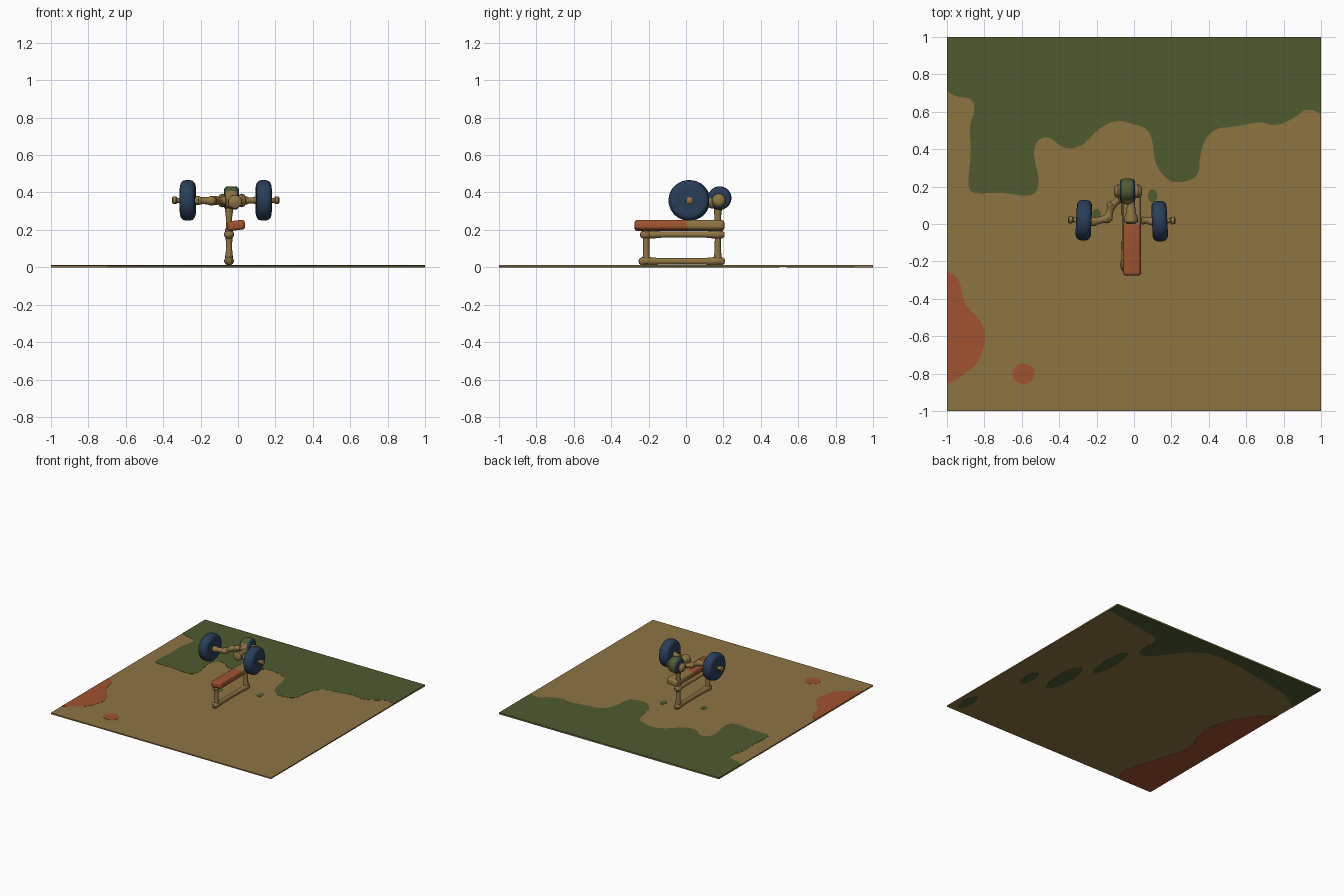
import bpy, bmesh, math
from mathutils import Vector

if "Cube" in bpy.data.objects:
    bpy.data.objects.remove(bpy.data.objects["Cube"])

def mat(name, c):
    m = bpy.data.materials.new(name)
    m.diffuse_color = (*c, 1)
    m.use_nodes = True
    m.node_tree.nodes["Principled BSDF"].inputs["Base Color"].default_value = m.diffuse_color
    return m

TAN = mat("tan", (0.27, 0.175, 0.055))
GREEN = mat("moss green", (0.077, 0.105, 0.028))
RED = mat("rust red", (0.35, 0.085, 0.03))
BLUE = mat("navy blue", (0.022, 0.048, 0.10))

def finish(name, bm, *mats, smooth=True):
    bmesh.ops.recalc_face_normals(bm, faces=bm.faces)
    me = bpy.data.meshes.new(name)
    bm.to_mesh(me)
    bm.free()
    ob = bpy.data.objects.new(name, me)
    bpy.context.collection.objects.link(ob)
    for m in mats:
        me.materials.append(m)
    for p in me.polygons:
        p.use_smooth = smooth
    return ob

def lathe(name, a, b, prof, *mats, n=32):
    """Turned part: prof holds (distance along a-b, radius), closed at both ends."""
    a, b = Vector(a), Vector(b)
    q = (b - a).to_track_quat('Z', 'Y')
    length = (b - a).length
    bm = bmesh.new()
    rings = [[bm.verts.new(a + q @ Vector((r * math.cos(2 * math.pi * i / n),
              r * math.sin(2 * math.pi * i / n), t * length))) for i in range(n)]
             for t, r in prof]
    for r0, r1 in zip(rings, rings[1:]):
        for i in range(n):
            j = (i + 1) % n
            bm.faces.new((r0[i], r0[j], r1[j], r1[i]))
    bm.faces.new(rings[0])
    bm.faces.new(rings[-1])
    return finish(name, bm, *mats)

def rod(name, a, b, r, flare=1.25):
    """Bone-like rod, a little thicker at both ends."""
    f = r * flare
    return lathe(name, a, b, [(0, f * .6), (.03, f), (.12, f), (.22, r), (.5, r * .93),
                              (.78, r), (.88, f), (.97, f), (1, f * .6)], TAN, n=20)

def ball(name, c, r, scale=(1, 1, 1), m=TAN):
    bm = bmesh.new()
    bmesh.ops.create_uvsphere(bm, u_segments=24, v_segments=14, radius=r)
    for v in bm.verts:
        v.co = Vector(c) + v.co * Vector(scale)
    return finish(name, bm, m)

def soften(pts, rounds=3):
    """Corner cutting that keeps the two end points."""
    for _ in range(rounds):
        out = [pts[0]]
        for (x0, y0), (x1, y1) in zip(pts, pts[1:]):
            out += [(.75 * x0 + .25 * x1, .75 * y0 + .25 * y1),
                    (.25 * x0 + .75 * x1, .25 * y0 + .75 * y1)]
        pts = out + [pts[-1]]
    return pts

def plate(name, pts, z0, z1, m):
    bm = bmesh.new()
    f = bm.faces.new([bm.verts.new((x, y, z0)) for x, y in pts])
    ext = bmesh.ops.extrude_face_region(bm, geom=[f])
    for v in ext['geom']:
        if isinstance(v, bmesh.types.BMVert):
            v.co.z = z1
    return finish(name, bm, m, smooth=False)

def oval(x, y, rx, ry):
    return [(x + rx * math.cos(k * math.pi / 12), y + ry * math.sin(k * math.pi / 12))
            for k in range(24)]

# ground slab with painted patches on both sides
plate("ground_slab", [(-1, -1), (1, -1), (1, 1), (-1, 1)], .0015, .011, TAN)
TOP, UNDER = (.009, .0125), (0, .003)
grass_edge = [(-1, .71), (-.95, .68), (-.86, .67), (-.85, .6), (-.88, .53), (-.87, .38), (-.89, .2),
              (-.86, .16), (-.7, .17), (-.54, .14), (-.5, .22), (-.54, .37), (-.52, .45), (-.45, .47),
              (-.38, .4), (-.28, .41), (-.2, .5), (-.1, .56), (.01, .53), (.07, .51), (.1, .45),
              (.11, .32), (.18, .23), (.25, .22), (.35, .25), (.35, .38), (.41, .51), (.55, .52),
              (.68, .55), (.75, .52), (.85, .56), (.92, .62), (1, .59)]
plate("grass_patch", soften(grass_edge) + [(1, 1), (-1, 1)], *TOP, GREEN)
clay_edge = [(-1, -.25), (-.93, -.29), (-.91, -.43), (-.81, -.52), (-.79, -.62), (-.83, -.74),
             (-.9, -.8), (-1, -.86)]
plate("clay_patch", soften(clay_edge), *TOP, RED)
plate("clay_spot", oval(-.59, -.8, .06, .055), *TOP, RED)
plate("grass_spot_right", oval(.10, .15, .025, .035), *TOP, GREEN)
plate("grass_spot_left", oval(-.2, .05, .025, .03), *TOP, GREEN)
under_grass = [(-1, .66), (-.85, .78), (-.6, .82), (-.2, .9), (.1, .87), (.35, .5), (.45, .6),
               (.4, .8), (.7, .85), (1, .9)]
plate("under_grass", soften(under_grass) + [(1, 1), (-1, 1)], *UNDER, GREEN)
under_clay = [(-1, .5), (-.85, .38), (-.68, .0), (-.82, -.3), (-.72, -.6), (-.62, -.9), (-.7, -1)]
plate("under_clay", soften(under_clay) + [(-1, -1)], *UNDER, RED)
for i, (x, y, rx, ry) in enumerate([(.48, .3, .05, .2), (.6, -.1, .06, .2),
                                    (.8, -.27, .04, .1), (.92, -.85, .04, .1)]):
    plate(f"under_spot_{i}", oval(x, y, rx, ry), *UNDER, GREEN)

# bench frame: rails, posts and joint balls
X = -.048
rod("base_rail", (X, -.25, .032), (X, .205, .032), .018)
rod("upper_rail", (X, -.23, .175), (X, .205, .175), .017)
rod("front_post", (X, -.213, .015), (X, -.213, .21), .018)
rod("back_post", (X, .17, .015), (X, .17, .34), .017)
for side, y in (("front", -.215), ("back", .17)):
    ball(f"{side}_foot", (X, y, .034), .026, (1, 1.5, .9))
    ball(f"{side}_joint", (X, y, .175), .027, (1, 1.2, .9))

# seat pad: rounded box, red at the front and tan at the back
bm = bmesh.new()
bmesh.ops.create_cube(bm, size=1)
for v in bm.verts:
    v.co = Vector((v.co.x * .095, v.co.y * .48, v.co.z * .052))
bmesh.ops.bevel(bm, geom=bm.edges[:], offset=.016, segments=4, profile=.5, affect='EDGES')
bmesh.ops.bisect_plane(bm, geom=bm.verts[:] + bm.edges[:] + bm.faces[:],
                       plane_co=(0, .04, 0), plane_no=(0, 1, .3))
for f in bm.faces:
    f.material_index = int(f.calc_center_median().dot(Vector((0, 1, .3))) > .04)
seat = finish("seat_pad", bm, RED, TAN)
seat.location = (-.01, -.035, .224)
seat.rotation_euler = (0, -.12, 0)

# head drum: navy side discs, moss green on the top and back, tan in front
drum = lathe("head_drum", (-.075, .18, .37), (.005, .18, .37),
             [(0, .045), (.04, .054), (.15, .061), (.5, .063), (.85, .061), (.96, .054), (1, .045)],
             TAN, GREEN, BLUE, n=40)
for p in drum.data.polygons:
    if abs(p.normal.x) > .5:
        p.material_index = 2
    elif p.normal.z + .5 * p.normal.y > .1:
        p.material_index = 1
lathe("head_axle", (-.107, .175, .357), (.043, .175, .357),
      [(0, .018), (.05, .03), (.15, .037), (.28, .03), (.5, .03), (.72, .03), (.85, .037),
       (.95, .03), (1, .018)], TAN)
ball("head_front", (-.033, .145, .355), .042)

# centre handle and bent left arm
lathe("centre_handle", (-.016, .15, .352), (-.016, .0, .35),
      [(0, .02), (.3, .021), (.6, .026), (.8, .037), (.93, .036), (1, .02)], TAN)
arm = [(-.075, .135, .357), (-.12, .10, .357), (-.14, .03, .355), (-.22, .012, .357)]
for i, (a, b) in enumerate(zip(arm, arm[1:])):
    rod(f"left_arm_{i}", a, b, .02)
    ball(f"left_arm_joint_{i}", b, .024)
rod("right_grip", (.04, .018, .357), (.115, .018, .357), .017)

# two fat wheels with stub axles and hubs, leaning slightly
for side, c, d in (("left", (-.268, .02, .358), -1), ("right", (.137, .015, .358), 1)):
    c = Vector(c)
    ax = Vector((d, .05, 0)).normalized()
    lathe(f"{side}_wheel", c - ax * .041, c + ax * .041,
          [(0, .03), (.06, .05), (.0, .078), (.05, .093), (.18, .104), (.35, .108), (.65, .108),
           (.82, .104), (.95, .093), (1, .078), (.94, .05), (1, .03)], BLUE, n=48)
    lathe(f"{side}_axle", c - ax * .06, c + ax * .085,
          [(0, .016), (.1, .02), (.8, .013), (.84, .02), (.96, .02), (1, .012)], TAN, n=20)

# keep hard edges sharp on the smooth parts
bpy.ops.object.select_all(action='SELECT')
bpy.context.view_layer.objects.active = seat
bpy.ops.object.shade_smooth_by_angle(angle=math.radians(40))
